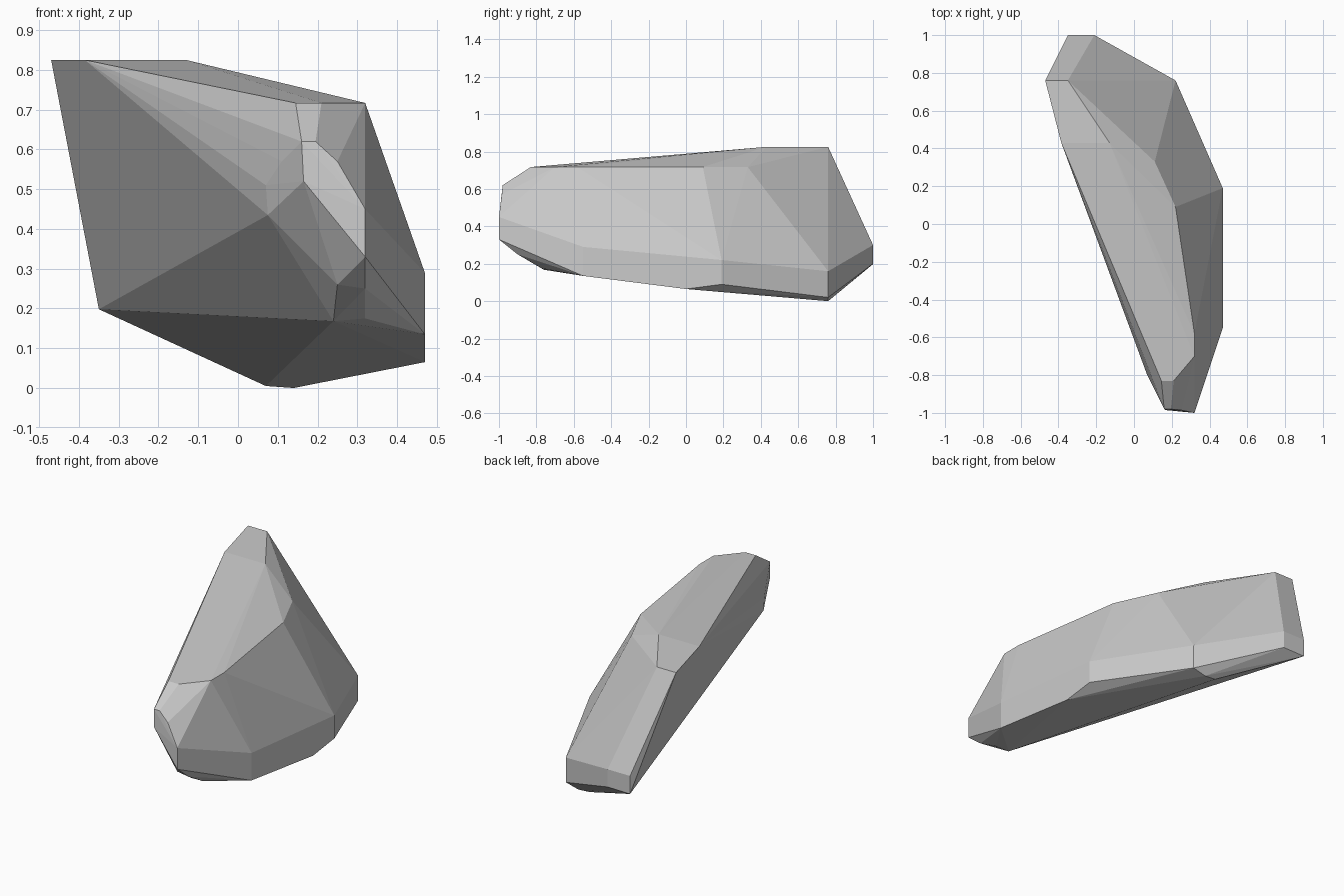
import bpy, bmesh, math

# Key corners of the faceted boulder, grouped by region
crown = [(-.47, .76, .825), (-.35, .76, .825), (-.13, .43, .825), (-.385, .43, .825)]
shoulder = [(.11, .33, .717), (.22, .09, .717), (.32, -.58, .717), (.32, -.70, .717),
            (.21, -.83, .717), (.145, -.83, .717), (.105, -.73, .717)]
nose = [(.16, -.98, .62), (.195, -.98, .62), (.165, -.985, .52), (.25, -.985, .57),
        (.32, -1, .45), (.32, -1, .33)]
left_edge = [(.08, -.80, .55), (.07, -.80, .51), (.075, -.80, .435), (.11, -.88, .57)]
chin = [(.32, -.90, .25), (.25, -.90, .26), (.32, -.77, .175), (.24, -.76, .168)]
right_side = [(.47, .19, .22), (.47, -.55, .29), (.47, .19, .09),
              (.47, 0, .065), (.47, -.55, .135)]
tail = [(-.35, 1, .30), (-.21, 1, .30), (-.35, 1, .198), (-.21, 1, .20),
        (.22, .76, .16), (.22, .76, .02), (.14, .76, 0), (.07, .76, .005)]

# Wrap the corners in a flat-faced shell
bm = bmesh.new()
for p in crown + shoulder + nose + left_edge + chin + right_side + tail:
    bm.verts.new(p)
hull = bmesh.ops.convex_hull(bm, input=bm.verts[:])
loose = [v for v in bm.verts if not v.link_faces]
bmesh.ops.delete(bm, geom=loose, context='VERTS')
# Merge nearly coplanar triangles into larger facets
bmesh.ops.dissolve_limit(bm, angle_limit=math.radians(1), verts=bm.verts[:], edges=bm.edges[:])
bmesh.ops.recalc_face_normals(bm, faces=bm.faces[:])

mesh = bpy.data.meshes.new("boulder")
bm.to_mesh(mesh)
bm.free()
bpy.context.collection.objects.link(bpy.data.objects.new("boulder", mesh))
